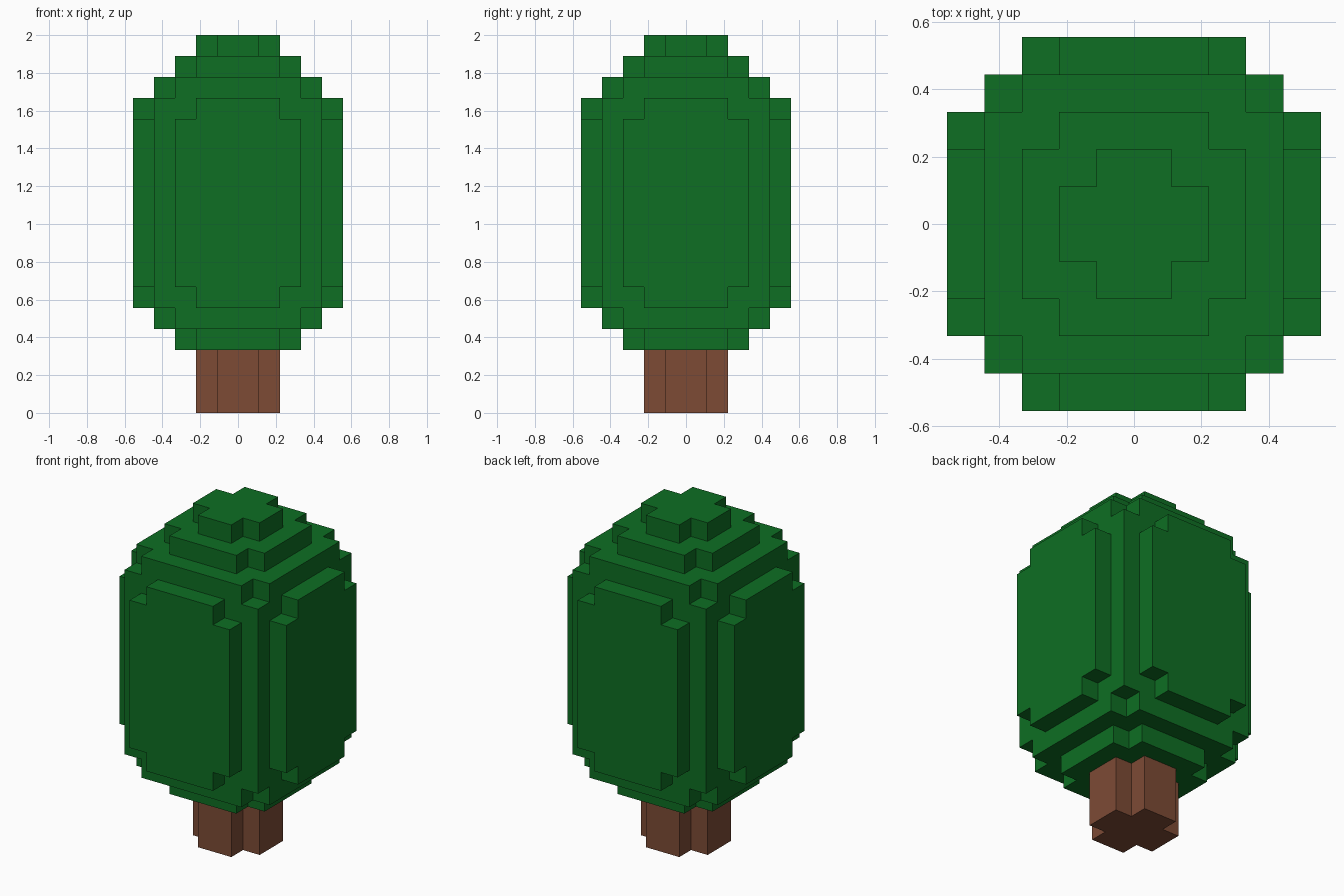
import bpy, bmesh
from mathutils import Vector

if "Cube" in bpy.data.objects:
    bpy.data.objects.remove(bpy.data.objects["Cube"])

U = 1 / 9  # one block

# Each layer is a union of crosses: (long half-width, short half-width) in blocks
TRUNK = {k: [(2, 1)] for k in range(3)}
LEAVES = {3: [(3, 2)], 4: [(4, 3)], 5: [(4, 4), (5, 2)],
          14: [(4, 4), (5, 2)], 15: [(4, 3)], 16: [(3, 2)], 17: [(2, 1)]}
LEAVES.update({k: [(4, 4), (5, 3)] for k in range(6, 14)})


def filled(layers, c):
    a, b = sorted((abs(c[0] + 0.5), abs(c[1] + 0.5)), reverse=True)
    return any(a < p and b < q for p, q in layers.get(c[2], []))


def material(name, color):
    m = bpy.data.materials.new(name)
    m.diffuse_color = (*color, 1)
    m.use_nodes = True
    m.node_tree.nodes["Principled BSDF"].inputs["Base Color"].default_value = m.diffuse_color
    return m


def block_part(name, layers, mat):
    """Skin the blocks of one part, leaving out faces shared with any block."""
    bm = bmesh.new()
    for k in layers:
        for i in range(-5, 5):
            for j in range(-5, 5):
                c = (i, j, k)
                if not filled(layers, c):
                    continue
                for axis in range(3):
                    for s in (-1, 1):
                        n = list(c)
                        n[axis] += s
                        if filled(TRUNK, n) or filled(LEAVES, n):
                            continue
                        d = Vector([s if t == axis else 0 for t in range(3)]) / 2
                        e = Vector([0.5 if t == (axis + 1) % 3 else 0 for t in range(3)])
                        f = Vector([0.5 * s if t == (axis + 2) % 3 else 0 for t in range(3)])
                        o = Vector(c) + Vector((0.5, 0.5, 0.5)) + d
                        bm.faces.new([bm.verts.new(p * U) for p in
                                      (o - e - f, o + e - f, o + e + f, o - e + f)])
    bmesh.ops.remove_doubles(bm, verts=bm.verts[:], dist=1e-4)
    me = bpy.data.meshes.new(name)
    bm.to_mesh(me)
    bm.free()
    me.materials.append(mat)
    bpy.context.collection.objects.link(bpy.data.objects.new(name, me))


block_part("trunk", TRUNK, material("bark brown", (0.205, 0.07, 0.036)))
block_part("leaves", LEAVES, material("leaf green", (0.0044, 0.156, 0.0168)))
